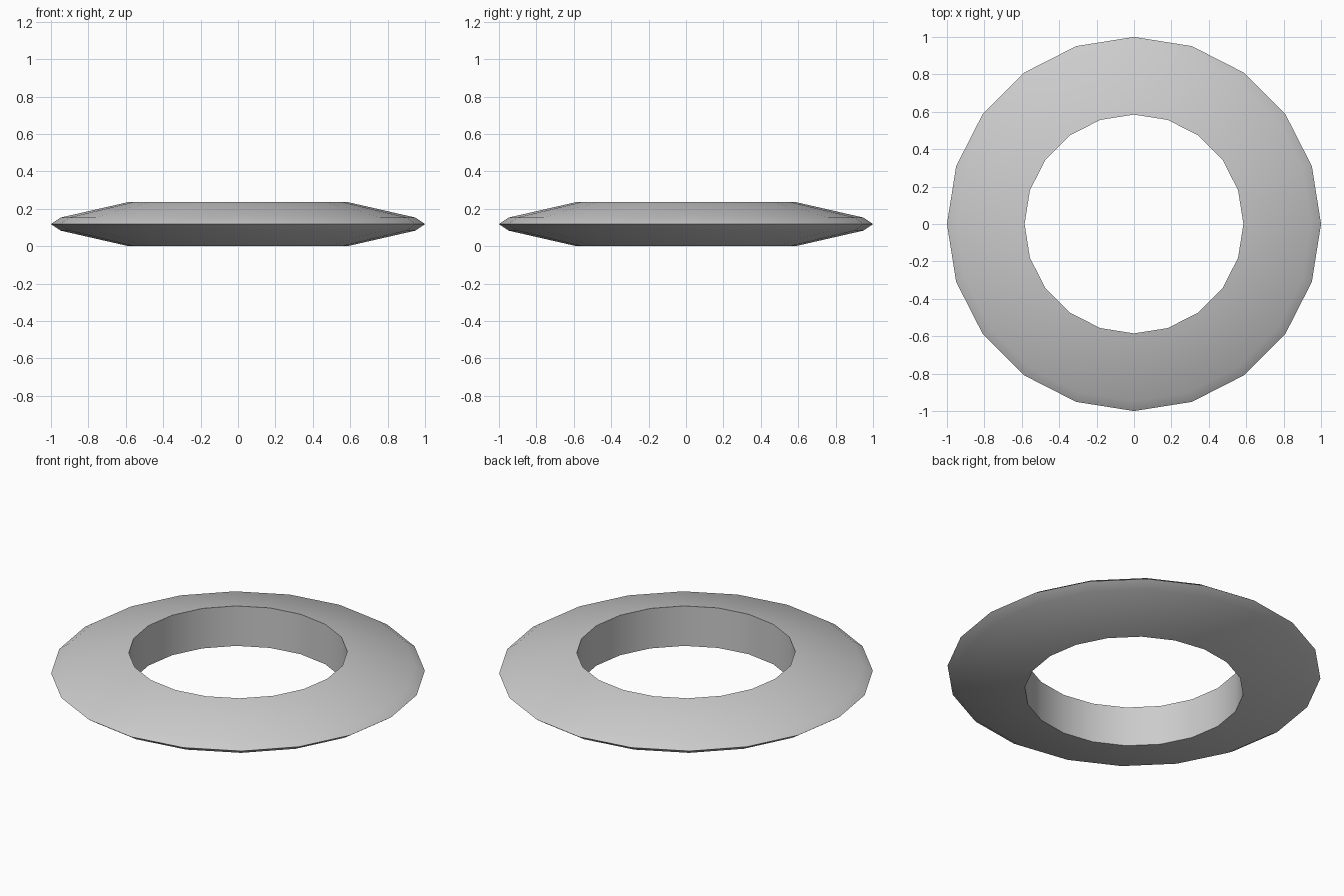
import bpy, bmesh, math

if "Cube" in bpy.data.objects:
    bpy.data.objects.remove(bpy.data.objects["Cube"])

SIDES = 20
# Cross-section (radius, height): straight bore, tapered faces, pointed rim
profile = [(0.585, 0.0), (0.948, 0.083), (1.0, 0.118), (0.948, 0.153), (0.585, 0.236)]

bm = bmesh.new()
rings = []
for i in range(SIDES):
    a = 2 * math.pi * i / SIDES
    rings.append([bm.verts.new((r * math.cos(a), r * math.sin(a), z)) for r, z in profile])

# Bridge neighbouring sections into a closed ring
n = len(profile)
for i in range(SIDES):
    p, q = rings[i], rings[(i + 1) % SIDES]
    for j in range(n):
        k = (j + 1) % n
        bm.faces.new((p[j], q[j], q[k], p[k]))
bmesh.ops.recalc_face_normals(bm, faces=bm.faces)

mesh = bpy.data.meshes.new("ring")
bm.to_mesh(mesh)
bm.free()
ring = bpy.data.objects.new("ring", mesh)
bpy.context.collection.objects.link(ring)

# Smooth rim, sharp bore edges
bpy.context.view_layer.objects.active = ring
ring.select_set(True)
bpy.ops.object.shade_smooth_by_angle(angle=math.radians(75))
